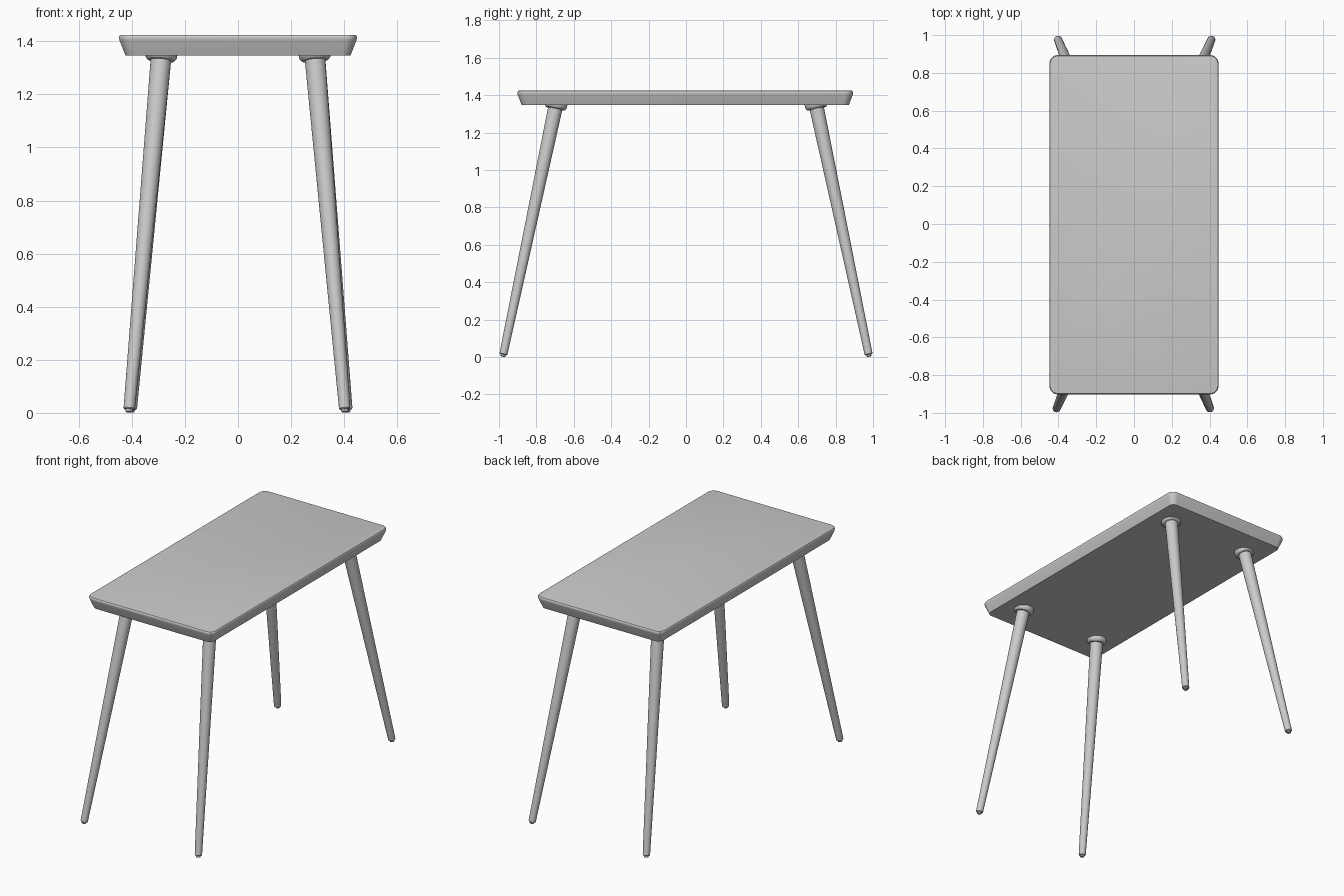
import bpy, bmesh
from math import sin, cos, pi, radians
from mathutils import Vector

if "Cube" in bpy.data.objects:
    bpy.data.objects.remove(bpy.data.objects["Cube"])


def loft(name, rings):
    """Skin a stack of equal-sized closed rings and cap both ends."""
    bm = bmesh.new()
    loops = [[bm.verts.new(p) for p in ring] for ring in rings]
    n = len(loops[0])
    for a, b in zip(loops, loops[1:]):
        for i in range(n):
            j = (i + 1) % n
            bm.faces.new((a[i], a[j], b[j], b[i]))
    bm.faces.new(loops[0][::-1])
    bm.faces.new(loops[-1])
    bmesh.ops.recalc_face_normals(bm, faces=bm.faces)
    mesh = bpy.data.meshes.new(name)
    bm.to_mesh(mesh)
    bm.free()
    obj = bpy.data.objects.new(name, mesh)
    bpy.context.collection.objects.link(obj)
    bpy.ops.object.select_all(action='DESELECT')
    bpy.context.view_layer.objects.active = obj
    obj.select_set(True)
    bpy.ops.object.shade_smooth_by_angle(angle=radians(30))
    return obj


def rounded_rect(hx, hy, r, z, cy=0.0, seg=8):
    pts = []
    for k, (sx, sy) in enumerate(((1, 1), (-1, 1), (-1, -1), (1, -1))):
        for i in range(seg + 1):
            a = (k + i / seg) * pi / 2
            pts.append((sx * (hx - r) + r * cos(a),
                        cy + sy * (hy - r) + r * sin(a), z))
    return pts


def turned(name, profile, base, axis, sides=32):
    """Turned part: (radius, distance) profile along a tilted axis."""
    rot = Vector((0, 0, 1)).rotation_difference(axis)
    rings = [[base + rot @ Vector((r * cos(2 * pi * i / sides),
                                   r * sin(2 * pi * i / sides), d))
              for i in range(sides)] for r, d in profile]
    return loft(name, rings)


# Table top: undercut edge, thin rim, softened upper edge (inset, height)
EDGE = [(0.024, 1.347), (0.003, 1.400), (0.001, 1.407), (0.0, 1.413),
        (0.001, 1.419), (0.004, 1.423), (0.008, 1.424)]
loft("table_top", [rounded_rect(0.448 - d, 0.898 - d, 0.045 - d * 0.5, z, -0.004)
                   for d, z in EDGE])

# Splayed, tapered legs with mounting collars and foot pads
for sx, side in ((-1, "left"), (1, "right")):
    for sy, end in ((-1, "front"), (1, "back")):
        foot = Vector((sx * 0.407 + sy * 0.004, sy * 0.979, 0.003))
        top = Vector((sx * 0.290, sy * 0.698, 1.335))
        axis = (top - foot).normalized()
        length = (top - foot).length
        tag = f"{end}_{side}"
        turned(f"{tag}_leg", [(0.017, 0.010), (0.021, 0.014), (0.0215, 0.020),
                              (0.039, length + 0.02)], foot, axis)
        turned(f"{tag}_foot_pad", [(0.011, 0.0), (0.013, 0.002), (0.013, 0.012)],
               foot, axis)
        turned(f"{tag}_collar", [(0.045, -0.008), (0.051, -0.006), (0.058, 0.002),
                                 (0.060, 0.008), (0.060, 0.026)], top, axis)
